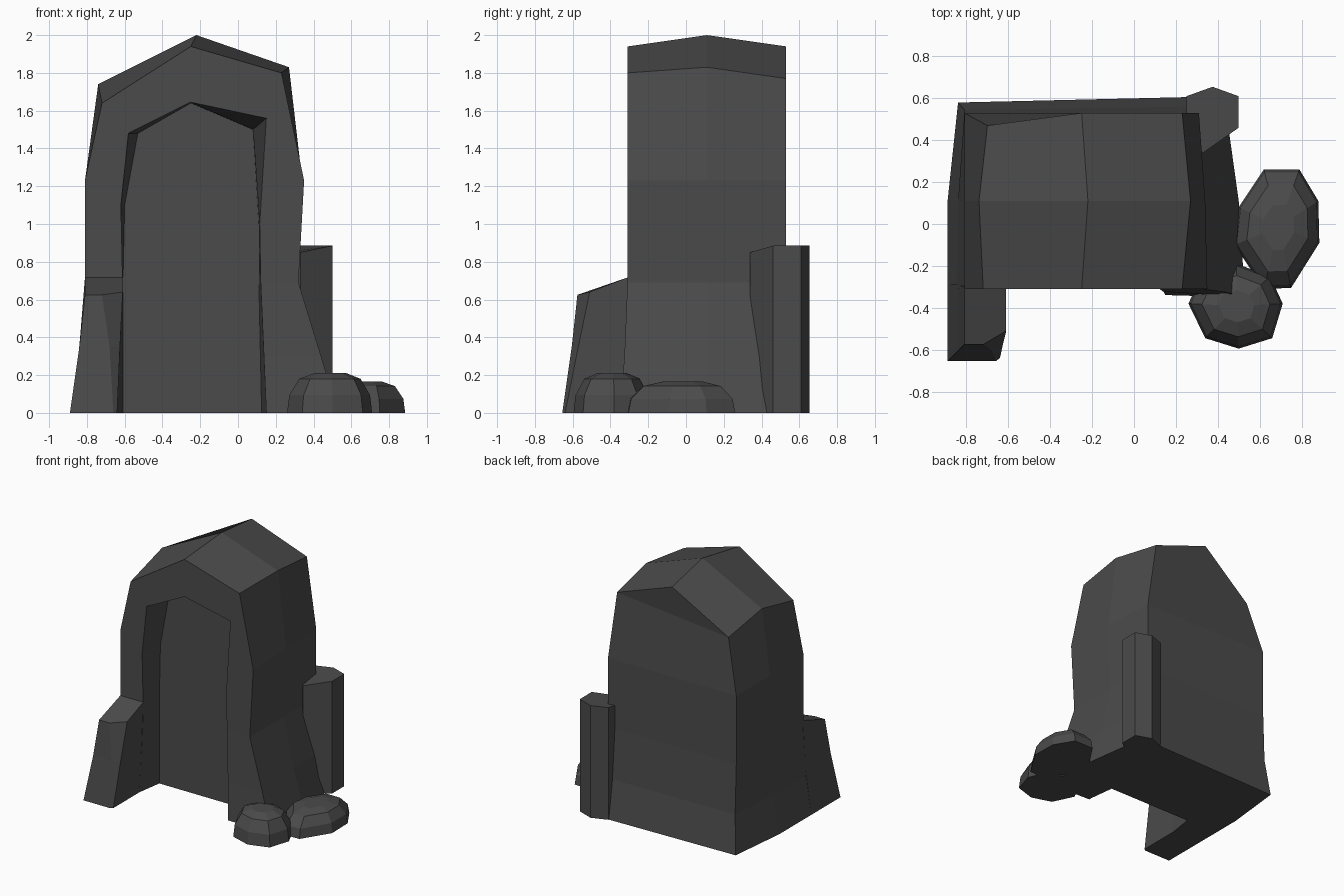
import bpy, bmesh

if "Cube" in bpy.data.objects:
    bpy.data.objects.remove(bpy.data.objects["Cube"])

stone = bpy.data.materials.new("dark grey stone")
stone.diffuse_color = (0.07, 0.07, 0.07, 1)
stone.use_nodes = True
stone.node_tree.nodes["Principled BSDF"].inputs["Base Color"].default_value = stone.diffuse_color


def make(name, loops, caps="ngon"):
    """Skin a row of closed loops with equal point counts and cap both ends."""
    bm = bmesh.new()
    rings = [[bm.verts.new(p) for p in loop] for loop in loops]
    n = len(rings[0])
    for a, b in zip(rings, rings[1:]):
        for i in range(n):
            j = (i + 1) % n
            bm.faces.new((a[i], a[j], b[j], b[i]))
    for r in (rings[0], rings[-1]):
        if caps == "ngon":
            bm.faces.new(r)
        else:  # horizontal strips between left and right sides, gable on top
            for i in range(n // 2 - 1):
                bm.faces.new((r[i], r[i + 1], r[n - 2 - i], r[n - 1 - i]))
            m = n // 2
            bm.faces.new((r[m - 1], r[m], r[m + 1]))
    bmesh.ops.recalc_face_normals(bm, faces=bm.faces)
    me = bpy.data.meshes.new(name)
    bm.to_mesh(me)
    bm.free()
    me.materials.append(stone)
    ob = bpy.data.objects.new(name, me)
    bpy.context.collection.objects.link(ob)
    return ob


# Main rock: gabled outline at front, middle and back; foot flares outwards
ROWS = (0, 0.3, 0.69, 1.23)


def station(y, left, right, eave_l, ridge, eave_r, flare_l, flare_r):
    lo = [(x, y + f, z) for x, z, f in zip(left, ROWS, (flare_l, flare_l * .3, 0, 0))]
    hi = [(x, y + f, z) for x, z, f in zip(right, ROWS, (flare_r, flare_r * .4, 0, 0))]
    top = [(eave_l[0], eave_l[2], eave_l[1]), (ridge[0], y, ridge[1]),
           (eave_r[0], y, eave_r[1])]
    return lo + top + hi[::-1]


body = make("rock_arch", [
    station(-.31, (-.89, -.845, -.81, -.81), (.53, .44, .32, .35),
            (-.72, 1.64, -.31), (-.25, 1.94), (.23, 1.80), 0, -.04),
    station(.11, (-.89, -.84, -.81, -.81), (.50, .41, .32, .34),
            (-.74, 1.74, .11), (-.22, 2.0), (.27, 1.83), 0, 0),
    station(.53, (-.84, -.81, -.81, -.81), (.43, .39, .31, .31),
            (-.70, 1.64, .47), (-.25, 1.94), (.23, 1.77), .05, .08),
], "strips")

# Niche cut into the front
mouth = [(-.64, -.1), (-.64, 0), (-.61, .65), (-.62, 1.1), (-.58, 1.48), (-.25, 1.645),
         (.15, 1.56), (.115, 1.0), (.12, .7), (.15, 0), (.15, -.1)]
rear = [(-.61, -.1), (-.61, 0), (-.61, .65), (-.60, 1.1), (-.53, 1.48), (-.25, 1.64),
        (.08, 1.5), (.11, 1.0), (.11, .7), (.125, 0), (.125, -.1)]
cutter = make("niche_cutter", [[(x, y, z) for x, z in prof]
                               for y, prof in ((-.8, mouth), (-.31, mouth), (-.11, rear))])
mod = body.modifiers.new("niche", "BOOLEAN")
mod.operation, mod.solver, mod.object = "DIFFERENCE", "EXACT", cutter
bpy.context.view_layer.objects.active = body
bpy.ops.object.modifier_apply(modifier="niche")
bpy.data.objects.remove(cutter)

# Buttress standing in front of the left side
make("left_buttress", [
    [(-.89, -.655, 0), (-.66, -.655, 0), (-.64, -.64, 0), (-.64, -.29, 0), (-.89, -.29, 0)],
    [(-.84, -.605, .35), (-.68, -.605, .35), (-.625, -.57, .35), (-.625, -.29, .35), (-.84, -.29, .35)],
    [(-.81, -.575, .625), (-.72, -.575, .625), (-.61, -.51, .64), (-.61, -.3, .72), (-.81, -.3, .72)],
])

# Upright stone column at the back right
column = [(.25, .61), (.375, .655), (.5, .61), (.5, .46), (.33, .34), (.25, .40)]
make("stone_column", [[(x, y, 0) for x, y in column],
                      [(x, y, .885 if y > .45 else .85) for x, y in column]])


# Two low boulders at the front right
def boulder(name, outline, height):
    cx = sum(p[0] for p in outline) / len(outline)
    cy = sum(p[1] for p in outline) / len(outline)
    make(name, [[(cx + (x - cx) * s, cy + (y - cy) * s, height * h) for x, y in outline]
                for s, h in ((1, 0), (.95, .45), (.72, .86), (.38, 1))])


boulder("side_boulder", [(.62, .26), (.79, .26), (.88, .11), (.885, -.09),
                         (.75, -.305), (.62, -.31), (.48, -.1), (.5, .08)], .165)
boulder("front_boulder", [(.26, -.38), (.34, -.545), (.5, -.595), (.66, -.545),
                          (.71, -.38), (.65, -.25), (.49, -.19), (.32, -.25)], .21)
